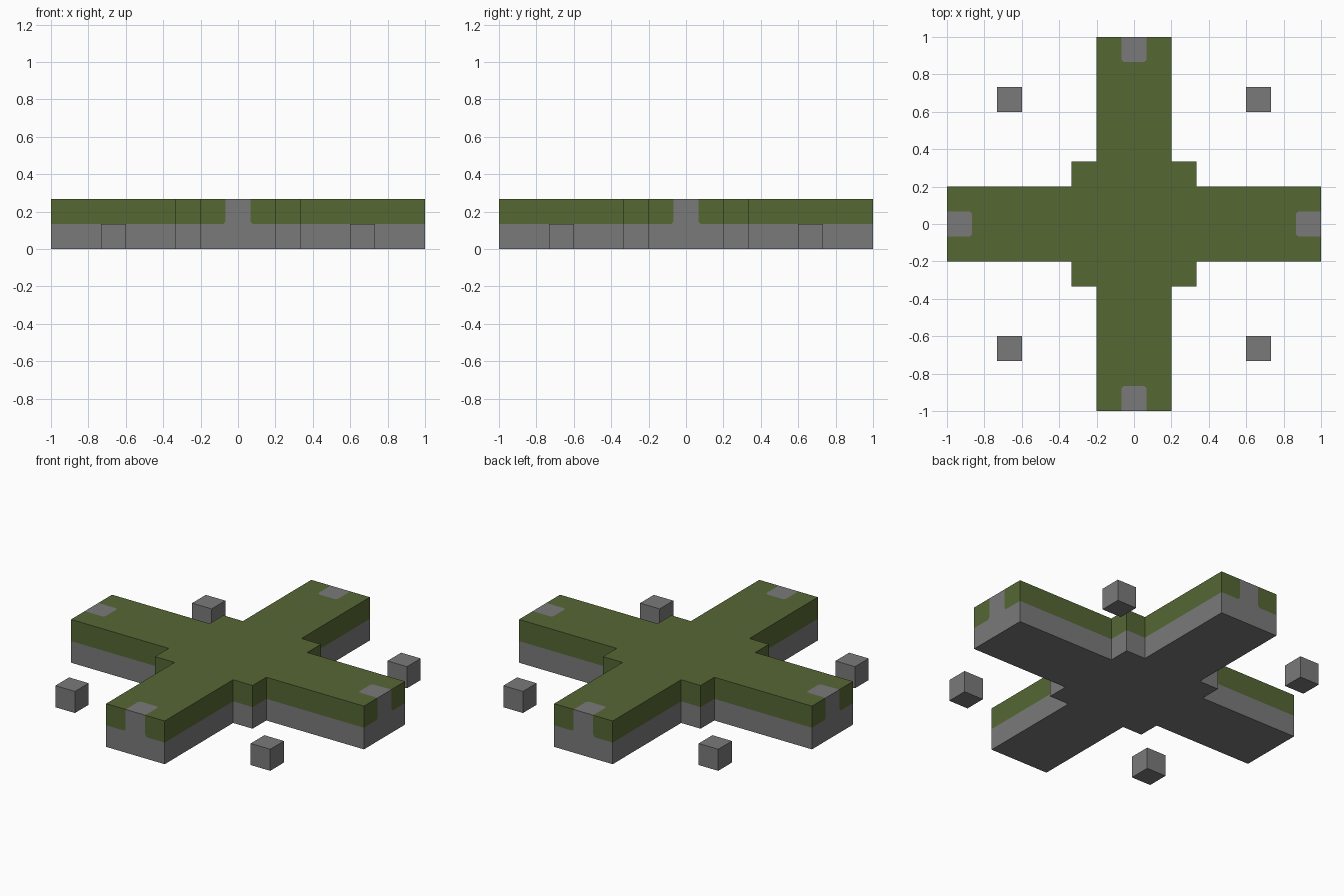
import bpy, bmesh
from mathutils import Matrix, Vector

if "Cube" in bpy.data.objects:
    bpy.data.objects.remove(bpy.data.objects["Cube"], do_unlink=True)

MID, TOP = 0.1333, 0.2667     # stone height, turf height
ARM, CORE = 0.2, 0.3333       # half widths of the arms and the centre
HALF, INNER = 0.0667, 0.8667  # half width and inner end of the end patches
CUT = 0.012                   # clipped patch corners


def material(name, colour):
    mat = bpy.data.materials.new(name)
    mat.use_nodes = True
    mat.diffuse_color = colour
    mat.node_tree.nodes["Principled BSDF"].inputs["Base Color"].default_value = colour
    return mat


stone = material("stone grey", (0.195, 0.195, 0.195, 1))
turf = material("olive green", (0.092, 0.135, 0.034, 1))


def add_object(name, bm, *mats):
    bmesh.ops.recalc_face_normals(bm, faces=bm.faces)
    mesh = bpy.data.meshes.new(name)
    bm.to_mesh(mesh)
    bm.free()
    for mat in mats:
        mesh.materials.append(mat)
    obj = bpy.data.objects.new(name, mesh)
    bpy.context.collection.objects.link(obj)
    return obj


def slice_faces(bm, faces, point, normal):
    geom = set(faces)
    for f in faces:
        geom.update(f.edges, f.verts)
    bmesh.ops.bisect_plane(bm, geom=list(geom), dist=1e-5,
                           plane_co=point, plane_no=normal)


# Cross-shaped platform: one quarter outline turned four times, then extruded
bm = bmesh.new()
quarter = [(1, -ARM), (1, ARM), (CORE, ARM), (CORE, CORE), (ARM, CORE)]
turns = [Matrix.Rotation(1.5707963 * i, 3, "Z") for i in range(4)]
outline = [bm.verts.new(t @ Vector((x, y, 0))) for t in turns for x, y in quarter]
base = bm.faces.new(outline)
ext = bmesh.ops.extrude_face_region(bm, geom=[base], use_keep_orig=True)
bmesh.ops.translate(bm, vec=(0, 0, TOP),
                    verts=[v for v in ext["geom"] if isinstance(v, bmesh.types.BMVert)])

# Colour boundaries
slice_faces(bm, bm.faces[:], (0, 0, MID), (0, 0, 1))
for axis in (Vector((1, 0, 0)), Vector((0, 1, 0))):
    for d in (-INNER, -HALF, HALF, INNER):
        slice_faces(bm, [f for f in bm.faces if f.calc_center_median().z > MID],
                    axis * d, axis)

# Clipped corners of the patches on the top and the arm ends
for t in turns:
    for side in (-1, 1):
        top_faces, end_faces = [], []
        for f in bm.faces:
            c = t.transposed() @ f.calc_center_median()
            if c.z > TOP - 1e-3 and c.x > INNER and abs(c.y) < HALF:
                top_faces.append(f)
            elif c.x > 0.999 and c.z > MID and c.y * side > HALF:
                end_faces.append(f)
        slice_faces(bm, top_faces, t @ Vector((INNER + CUT, side * HALF, TOP)),
                    t @ Vector((1, -side, 0)))
        slice_faces(bm, end_faces, t @ Vector((1, side * HALF, MID + CUT)),
                    t @ Vector((0, side, 1)))

# Turf above, stone below and on the end patches
for f in bm.faces:
    c = f.calc_center_median()
    along, across = max(abs(c.x), abs(c.y)), min(abs(c.x), abs(c.y))
    patch = along > INNER and across < HALF
    if c.z > TOP - 1e-3:
        patch = patch and (HALF - across) + (along - INNER) > CUT
    elif along > 0.999:
        patch = patch or (across - HALF) + (c.z - MID) < CUT
    f.material_index = int(c.z > MID and not patch)
add_object("cross_platform", bm, stone, turf)

# Four loose stone blocks between the arms
for sx, left_right in ((1, "left"), (-1, "right")):
    for sy, front_back in ((-1, "front"), (1, "back")):
        bm = bmesh.new()
        bmesh.ops.create_cube(bm, size=MID)
        block = add_object(f"block_{front_back}_{left_right}", bm, stone)
        block.location = (sx * 0.6667, sy * 0.6667, MID / 2)
